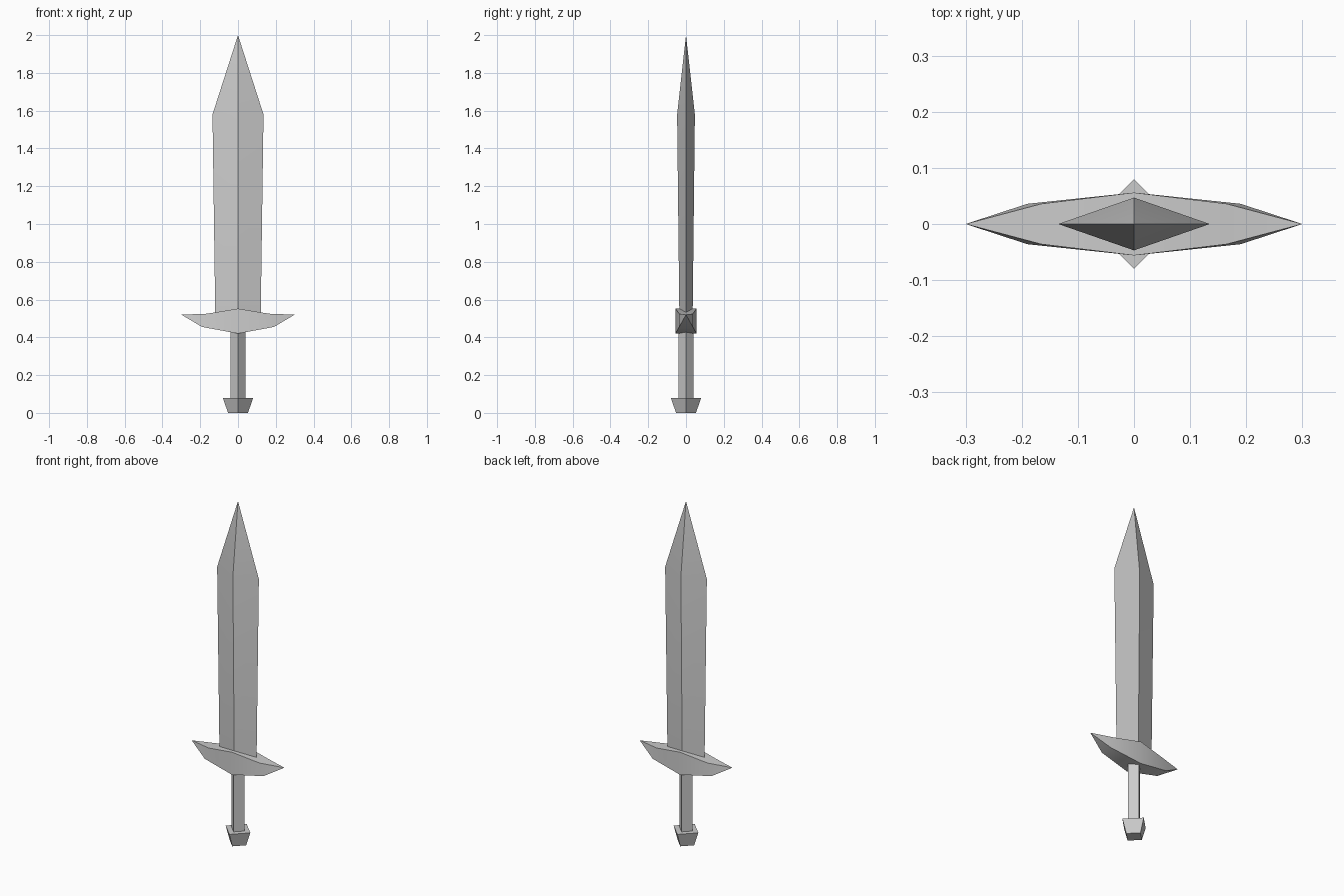
import bpy
import bmesh
import math

cube = bpy.data.objects.get("Cube")
if cube:
    bpy.data.objects.remove(cube, do_unlink=True)

# Single plain steel colour
steel = bpy.data.materials.new("grey_steel")
steel.use_nodes = True
colour = (0.6, 0.6, 0.6, 1.0)
steel.diffuse_color = colour
steel.node_tree.nodes["Principled BSDF"].inputs["Base Color"].default_value = colour


def loft(name, rings):
    """Skin a row of four-point rings; a one-point ring makes a tip."""
    bm = bmesh.new()
    rows = [[bm.verts.new(p) for p in ring] for ring in rings]
    for a, b in zip(rows, rows[1:]):
        for i in range(4):
            j = (i + 1) % 4
            if len(a) == 1:
                bm.faces.new((a[0], b[j], b[i]))
            elif len(b) == 1:
                bm.faces.new((a[i], a[j], b[0]))
            else:
                bm.faces.new((a[i], a[j], b[j], b[i]))
    for end in (rows[0], rows[-1]):
        if len(end) == 4:
            bm.faces.new(end)
    bmesh.ops.recalc_face_normals(bm, faces=bm.faces)
    mesh = bpy.data.meshes.new(name)
    bm.to_mesh(mesh)
    bm.free()
    mesh.materials.append(steel)
    obj = bpy.data.objects.new(name, mesh)
    bpy.context.collection.objects.link(obj)
    bpy.ops.object.select_all(action="DESELECT")
    obj.select_set(True)
    bpy.context.view_layer.objects.active = obj
    bpy.ops.object.shade_smooth_by_angle(angle=math.radians(30))
    return obj


def diamond(z, rx, ry):
    return [(rx, 0, z), (0, ry, z), (-rx, 0, z), (0, -ry, z)]


def guard_section(x_top, x_low, y, z_low, z_top):
    return [(x_low, -y, z_low), (x_low, y, z_low), (x_top, y, z_top), (x_top, -y, z_top)]


# Blade: slightly flaring diamond section running to a point
loft("blade", [diamond(0.50, 0.12, 0.035), diamond(1.58, 0.135, 0.047), [(0, 0, 2.0)]])

# Crossguard: thick centre tapering to a pointed tip on both sides
loft("crossguard", [
    [(-0.3, 0, 0.52)],
    guard_section(-0.165, -0.19, 0.036, 0.455, 0.525),
    guard_section(0, 0, 0.056, 0.42, 0.552),
    guard_section(0.165, 0.19, 0.036, 0.455, 0.525),
    [(0.3, 0, 0.52)],
])

# Grip: square bar turned on edge
loft("grip", [diamond(0.06, 0.041, 0.041), diamond(0.45, 0.041, 0.041)])

# Pommel: block widening upwards, turned on edge
loft("pommel", [diamond(0, 0.053, 0.053), diamond(0.08, 0.08, 0.08)])
